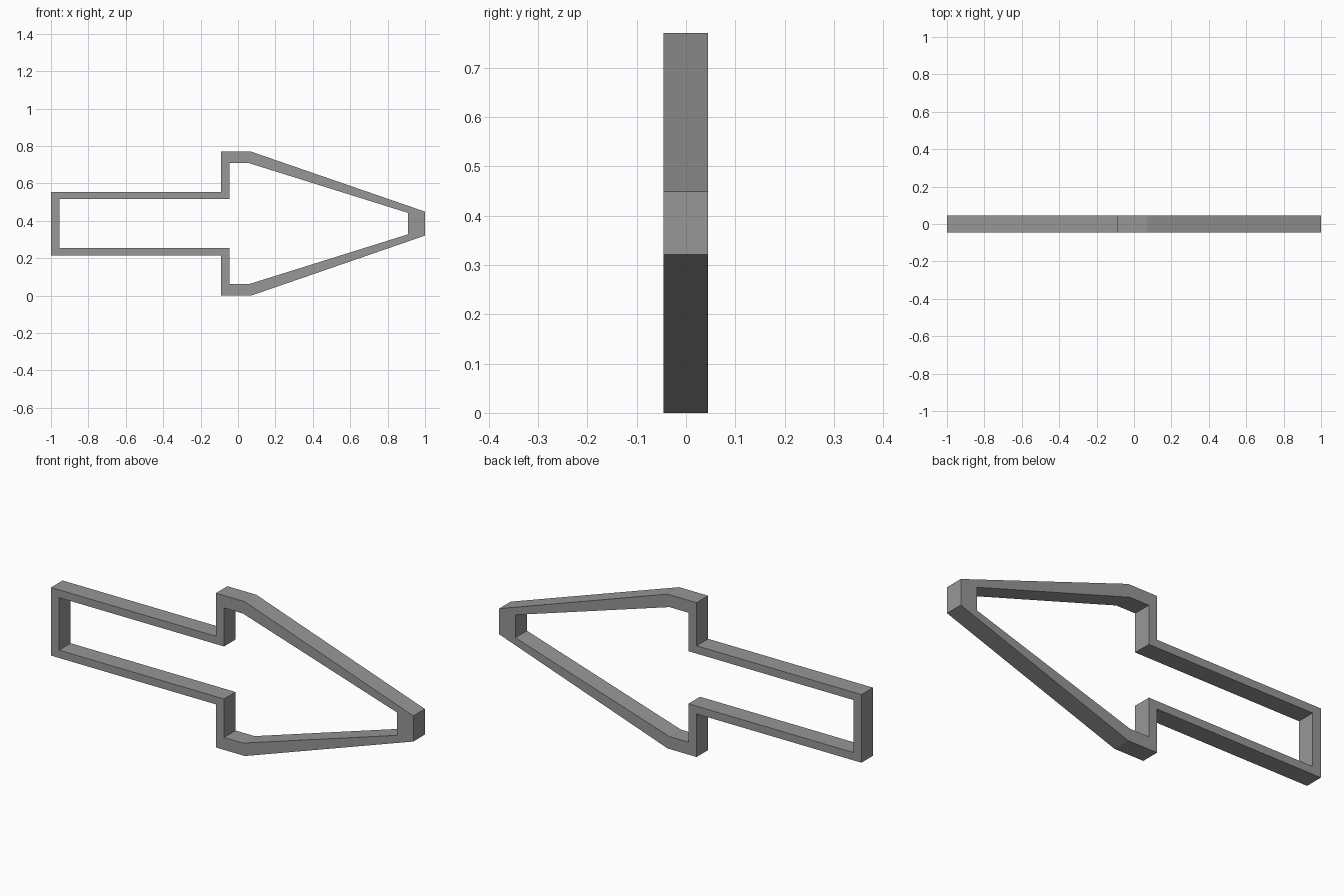
import bpy
import bmesh

cube = bpy.data.objects.get("Cube")
if cube:
    bpy.data.objects.remove(cube, do_unlink=True)

MID_Z = 0.385
FRONT, BACK = -0.046, 0.045

# Upper half of each outline, tail to tip: (x, height above the centre line)
OUTER = [(-1, 0.17), (-0.09, 0.17), (-0.09, 0.385), (0.07, 0.385), (1, 0.064)]
INNER = [(-0.955, 0.131), (-0.045, 0.131), (-0.045, 0.323), (0.06, 0.323), (0.91, 0.057)]


def mirrored(half):
    return half + [(x, -h) for x, h in reversed(half)]


def loop(bm, outline, y):
    return [bm.verts.new((x, y, MID_Z + h)) for x, h in outline]


def bridge(bm, a, b):
    for i in range(len(a)):
        j = (i + 1) % len(a)
        bm.faces.new((a[i], a[j], b[j], b[i]))


# Single grey material
grey = bpy.data.materials.new("grey")
grey.use_nodes = True
colour = (0.31, 0.31, 0.31, 1)
grey.diffuse_color = colour
grey.node_tree.nodes["Principled BSDF"].inputs["Base Color"].default_value = colour

# Arrow frame: four outline loops joined into a closed rectangular-section ring
bm = bmesh.new()
outer, inner = mirrored(OUTER), mirrored(INNER)
rings = [loop(bm, outer, FRONT), loop(bm, outer, BACK),
         loop(bm, inner, BACK), loop(bm, inner, FRONT)]
for k in range(4):
    bridge(bm, rings[k], rings[(k + 1) % 4])
bmesh.ops.recalc_face_normals(bm, faces=bm.faces)

mesh = bpy.data.meshes.new("arrow_frame")
bm.to_mesh(mesh)
bm.free()
mesh.materials.append(grey)
arrow = bpy.data.objects.new("arrow_frame", mesh)
bpy.context.collection.objects.link(arrow)
